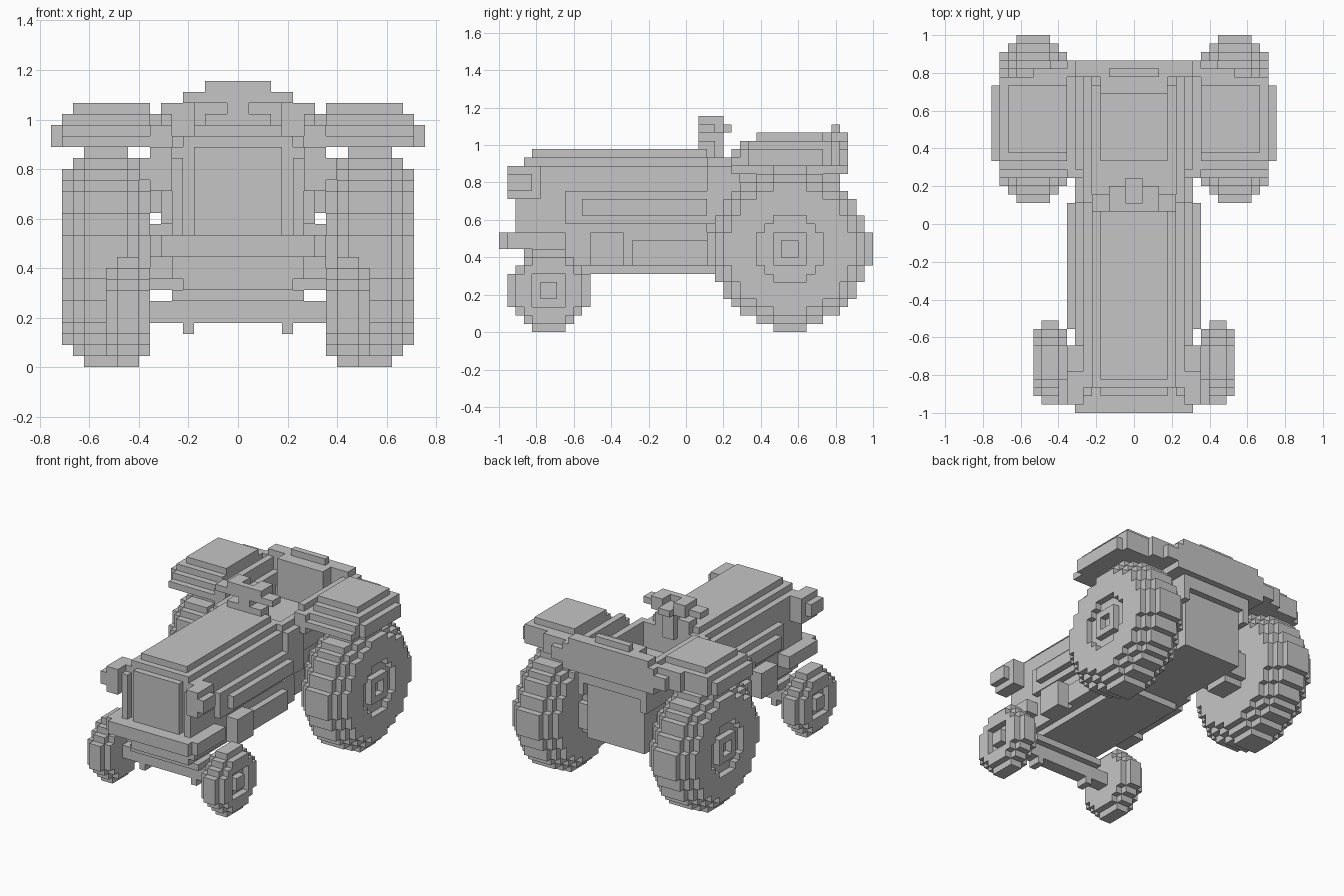
import bpy, bmesh

cube = bpy.data.objects.get("Cube")
if cube:
    bpy.data.objects.remove(cube)

U = 2 / 45  # size of one block

grey = bpy.data.materials.new("plain_grey")
grey.use_nodes = True
COLOUR = (0.56, 0.56, 0.56, 1)
grey.diffuse_color = COLOUR
grey.node_tree.nodes["Principled BSDF"].inputs["Base Color"].default_value = COLOUR


def add_box(bm, x0, x1, y0, y1, z0, z1):
    """Box in block units; y counts from the front end."""
    verts = bmesh.ops.create_cube(bm, size=1)["verts"]
    for v in verts:
        v.co.x = (x1 if v.co.x > 0 else x0) * U
        v.co.y = (y1 if v.co.y > 0 else y0) * U - 1
        v.co.z = (z1 if v.co.z > 0 else z0) * U


def part(name, *boxes):
    bm = bmesh.new()
    for b in boxes:
        add_box(bm, *b)
    bmesh.ops.recalc_face_normals(bm, faces=bm.faces[:])
    mesh = bpy.data.meshes.new(name)
    bm.to_mesh(mesh)
    bm.free()
    mesh.materials.append(grey)
    obj = bpy.data.objects.new(name, mesh)
    bpy.context.scene.collection.objects.link(obj)


def centred(name, *boxes):
    """Boxes given by half width, symmetric about the middle."""
    part(name, *[(-b[0], *b) for b in boxes])


def pair(name, *boxes):
    """The same boxes on the left and mirrored on the right."""
    part("left_" + name, *boxes)
    part("right_" + name, *[(-b[1], -b[0], *b[2:]) for b in boxes])


def erode(widths):
    """Stepped disc one block smaller all round."""
    nxt = widths[1:] + [0]
    return [w for w in (min(a - 1, b) for a, b in zip(widths, nxt)) if w > 0]


def disc(x0, x1, cy, cz, widths, hole=()):
    """Boxes of a stepped disc from half widths per row, with an optional hole."""
    boxes = []
    for d, w in enumerate(widths):
        for z0 in (cz + d, cz - d - 1):
            if d < len(hole):
                boxes.append((x0, x1, cy - w, cy - hole[d], z0, z0 + 1))
                boxes.append((x0, x1, cy + hole[d], cy + w, z0, z0 + 1))
            else:
                boxes.append((x0, x1, cy - w, cy + w, z0, z0 + 1))
    return boxes


# rear wheels, with stepped shoulders and a recessed hub
big = [10, 10, 9, 9, 8, 8, 7, 6, 4, 2]
mid = erode(big)
small = erode(mid)
pair("rear_wheel",
     *disc(8, 9, 35, 10, small), *disc(9, 10, 35, 10, mid),
     *disc(10, 14, 35, 10, big), *disc(14, 15, 35, 10, mid),
     *disc(15, 16, 35, 10, small, [4, 4, 3, 2]))
pair("rear_hub", *disc(15, 16, 35, 10, [2, 2], [1]))

# front wheels
tyre = [5, 5, 4, 3, 2]
pair("front_wheel",
     *disc(8, 9, 6, 5, erode(tyre)), *disc(9, 11, 6, 5, tyre),
     *disc(11, 12, 6, 5, erode(tyre), [2, 2]))
pair("front_hub", *disc(11, 12, 6, 5, [1]))

# axles
centred("front_axle", (8, 5, 7, 4, 6), (6, 4, 8, 6, 7))
pair("axle_peg", (4, 5, 5, 7, 3, 4))
pair("rear_axle", *disc(5, 8, 35, 10, [3, 3, 2]))

# chassis and engine block
centred("chassis", (5, 3, 26, 7, 8), (6, 3, 28, 8, 12))
centred("rear_housing", (5, 26, 40, 8, 17))
centred("engine_block", (6, 3, 25, 12, 20))
centred("hood", (5, 3, 25, 20, 21), (4, 4, 25, 21, 22))
centred("grille", (4, 2, 3, 12, 20))
pair("grille_pillar", (5, 6, 2, 3, 12, 19))
centred("bumper", (7, 0, 1, 10, 12), (8, 1, 8, 10, 12))

# lamps on the front corners
pair("headlight", (6, 9, 1, 4, 17, 19), (6, 8, 1, 5, 16, 20))

# side panels and steps
pair("side_panel", (6, 7, 8, 25, 13, 17), (7, 8, 10, 25, 14, 16))
pair("side_tank", (6, 8, 11, 15, 8, 12))
pair("side_rail", (6, 7, 16, 25, 8, 11))

# open cab
centred("cab_floor", (5, 25, 40, 12, 15))
pair("cab_wall", (5, 6, 25, 41, 15, 21), (6, 7, 25, 29, 13, 20), (6, 8, 28, 42, 19, 22),
     (6, 7, 29, 42, 22, 23))
centred("dashboard", (5, 24, 26, 15, 21), (3, 24, 26, 21, 23))
centred("cab_back", (6, 39, 41, 17, 19), (8, 40, 42, 19, 23), (7, 40, 42, 23, 24))
centred("seat", (4, 30, 38, 15, 18))
centred("seat_back", (4, 38, 40, 15, 24), (3, 40, 41, 24, 25))

# steering column and wheel
centred("steering_column", (1, 24, 27, 20, 24))
centred("steering_wheel", (5, 24, 25, 24, 25), (3, 25, 27, 24, 25),
        (1, 27, 28, 24, 25), (3, 24, 25, 25, 26))
pair("steering_grip", (3, 5, 25, 26, 24, 25), (1, 3, 25, 27, 25, 26))

# stepped fenders
pair("fender",
     (8, 17, 30, 39, 20, 22), (8, 16, 28, 40, 20, 21), (8, 16, 29, 40, 21, 22),
     (8, 16, 30, 40, 22, 23), (8, 15, 31, 39, 23, 24),
     (8, 12, 40, 41, 20, 23), (8, 10, 41, 42, 20, 22))
